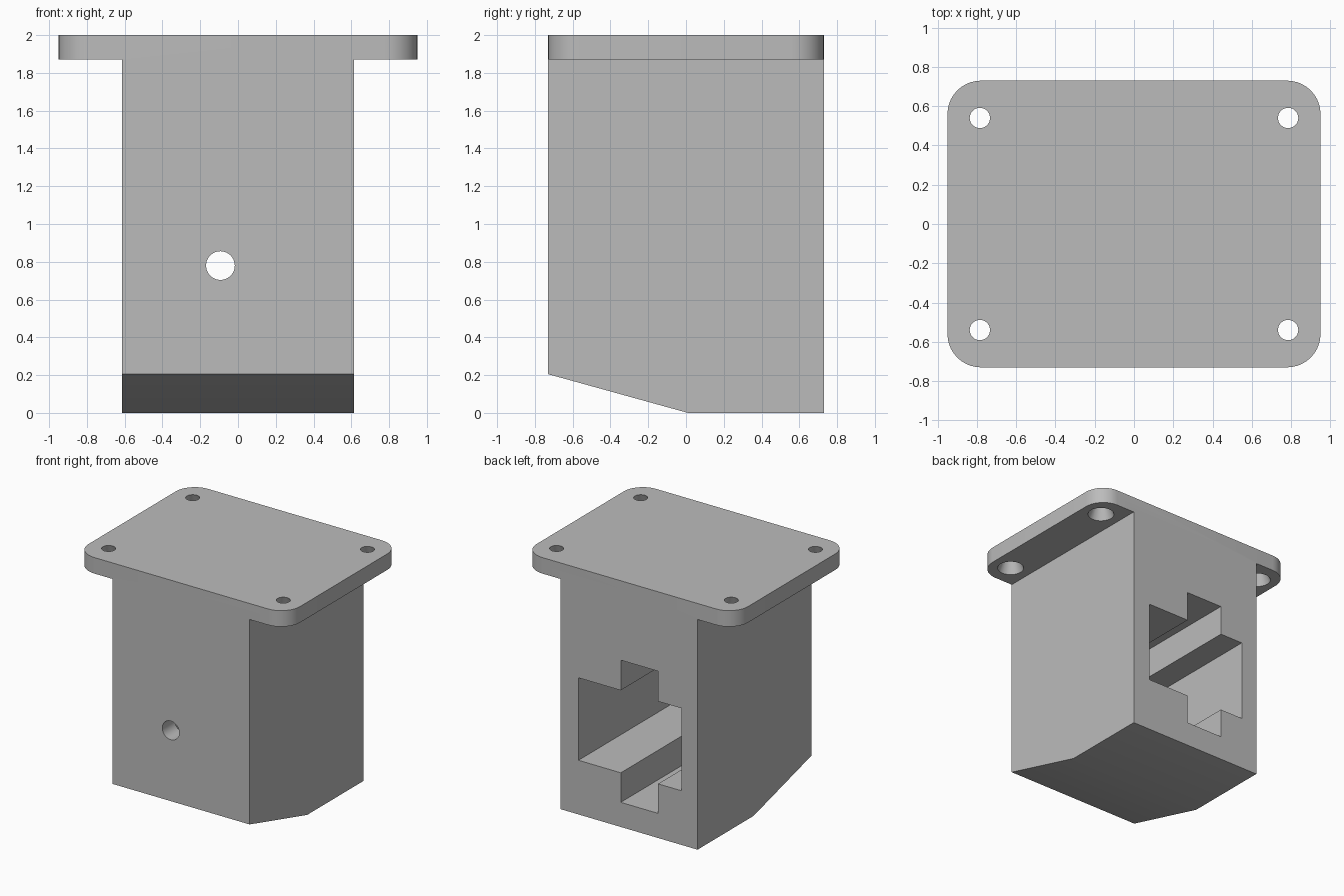
import bpy, bmesh, math
from mathutils import Vector

if "Cube" in bpy.data.objects:
    bpy.data.objects.remove(bpy.data.objects["Cube"])

grey = bpy.data.materials.new("light grey plastic")
grey.diffuse_color = (0.5, 0.5, 0.5, 1)
grey.use_nodes = True
grey.node_tree.nodes["Principled BSDF"].inputs["Base Color"].default_value = grey.diffuse_color


def loft(name, lower, upper):
    """Closed solid between two matching rings of 3D points."""
    bm = bmesh.new()
    a = [bm.verts.new(p) for p in lower]
    b = [bm.verts.new(p) for p in upper]
    n = len(a)
    bm.faces.new(a)
    bm.faces.new(b)
    for i in range(n):
        j = (i + 1) % n
        bm.faces.new((a[i], a[j], b[j], b[i]))
    bmesh.ops.recalc_face_normals(bm, faces=bm.faces)
    mesh = bpy.data.meshes.new(name)
    bm.to_mesh(mesh)
    bm.free()
    mesh.materials.append(grey)
    obj = bpy.data.objects.new(name, mesh)
    bpy.context.collection.objects.link(obj)
    return obj


def arc(cx, cy, r, start, end, steps):
    angles = [math.radians(start + (end - start) * i / steps) for i in range(steps + 1)]
    return [(cx + r * math.cos(t), cy + r * math.sin(t)) for t in angles]


def combine(target, tool, operation):
    mod = target.modifiers.new(tool.name, 'BOOLEAN')
    mod.operation = operation
    mod.solver = 'EXACT'
    mod.object = tool
    bpy.context.view_layer.objects.active = target
    bpy.ops.object.modifier_apply(modifier=mod.name)
    bpy.data.objects.remove(tool)


# Housing: side profile with the sloped front underside
side = [(-0.73, 0.205), (0.01, 0), (0.73, 0), (0.73, 1.87), (-0.73, 1.87)]
housing = loft("socket_housing",
               [(-0.615, y, z) for y, z in side],
               [(0.615, y, z) for y, z in side])

# Mounting plate with rounded corners
W, D, R = 0.95, 0.73, 0.17
outline = []
for sx, sy, start in ((1, 1, 0), (-1, 1, 90), (-1, -1, 180), (1, -1, 270)):
    outline += arc(sx * (W - R), sy * (D - R), R, start, start + 90, 10)
plate = loft("mounting_plate",
             [(x, y, 1.87) for x, y in outline],
             [(x, y, 2.0) for x, y in outline])
combine(housing, plate, 'UNION')

# Screw holes, widening toward the underside
for sx in (-1, 1):
    for sy in (-1, 1):
        cx, cy = sx * 0.785, sy * 0.54
        low = arc(cx, cy, 0.104, 0, 360, 32)[:-1]
        high = arc(cx, cy, 0.048, 0, 360, 32)[:-1]
        hole = loft("screw_hole",
                    [(x, y, 1.86) for x, y in low],
                    [(x, y, 2.01) for x, y in high])
        combine(housing, hole, 'DIFFERENCE')

# Cross-shaped socket opening at the back
cross = [(-0.47, 0.44), (-0.26, 0.44), (-0.26, 0.2), (0.075, 0.2),
         (0.075, 0.44), (0.455, 0.44), (0.455, 1.11), (0.075, 1.11),
         (0.075, 1.355), (-0.26, 1.355), (-0.26, 1.11), (-0.47, 1.11)]
socket = loft("socket_cavity",
              [(x, -0.57, z) for x, z in cross],
              [(x, 0.8, z) for x, z in cross])
combine(housing, socket, 'DIFFERENCE')

# Round cable hole through the front wall
ring = arc(-0.093, 0.78, 0.076, 0, 360, 40)[:-1]
cable = loft("cable_hole",
             [(x, -0.8, z) for x, z in ring],
             [(x, -0.4, z) for x, z in ring])
combine(housing, cable, 'DIFFERENCE')

# Smooth the round corners and holes, keep hard edges
bpy.ops.object.select_all(action='DESELECT')
housing.select_set(True)
bpy.context.view_layer.objects.active = housing
bpy.ops.object.shade_smooth_by_angle(angle=math.radians(30))
